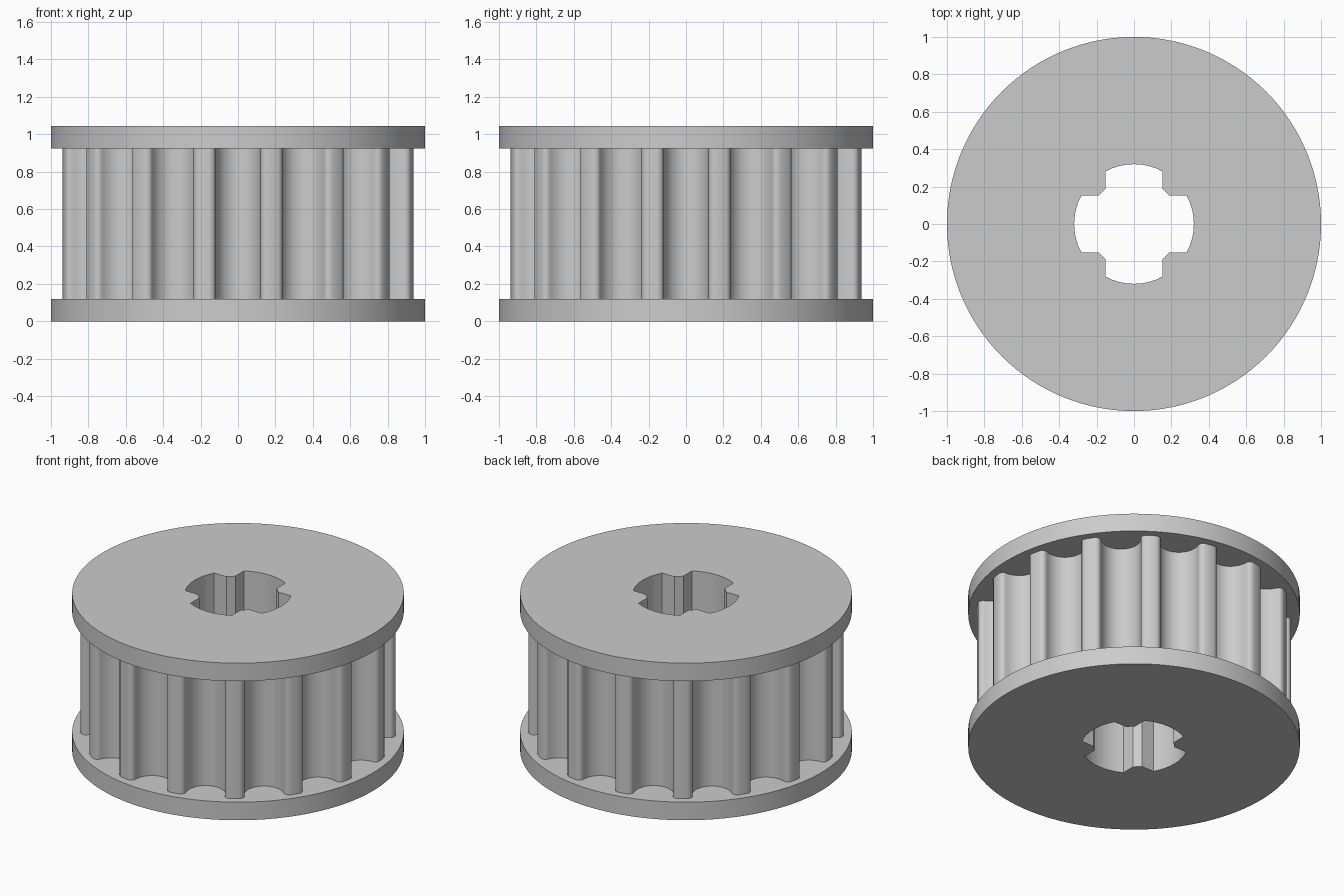
import bpy
import bmesh
import math
from math import sin, cos, radians, pi

cube = bpy.data.objects.get("Cube")
if cube:
    bpy.data.objects.remove(cube)

TEETH = 16
HEIGHT = 1.045
FLANGE = 0.12
RIM_RADIUS = 0.95       # tips of the teeth
BORE_RADIUS = 0.32
SLOT = 0.152            # half width of the bore slots
CHAMFER = 0.19

grey = bpy.data.materials.new("plain grey")
grey.use_nodes = True
grey.diffuse_color = (0.6, 0.6, 0.6, 1)
grey.node_tree.nodes["Principled BSDF"].inputs["Base Color"].default_value = (0.6, 0.6, 0.6, 1)


def rotate(points, angle):
    c, s = cos(angle), sin(angle)
    return [(x * c - y * s, x * s + y * c) for x, y in points]


def circle(radius, count):
    return [(radius * cos(2 * pi * i / count), radius * sin(2 * pi * i / count))
            for i in range(count)]


def bore_outline():
    """Cross-shaped bore: four arc-ended slots with chamfered inner corners."""
    half = math.asin(SLOT / BORE_RADIUS)
    arm = [(BORE_RADIUS * cos(half * t / 4), BORE_RADIUS * sin(half * t / 4))
           for t in range(-4, 5)]
    arm += [(CHAMFER, SLOT), (SLOT, CHAMFER)]
    return [p for q in range(4) for p in rotate(arm, q * pi / 2)]


def toothed_outline():
    """Round-bottomed grooves with filleted lips, repeated around the rim."""
    lip, wall, fillet, depth = 0.155, 0.121, 0.028, 0.154
    base = math.sqrt(RIM_RADIUS ** 2 - lip ** 2)
    side = []
    for i in range(4):                          # rounded lip
        a = radians(90 * i / 4)
        side.append((base - fillet * (1 - cos(a)), -lip + (lip - wall) * sin(a)))
    for i in range(8):                          # curved groove wall
        a = radians(90 * i / 8)
        side.append((base - fillet - (depth - fillet) * sin(a), -wall * cos(a)))
    groove = side + [(base - depth, 0)] + [(x, -y) for x, y in reversed(side)]
    groove += rotate([(RIM_RADIUS, 0)], pi / TEETH)     # middle of the tooth tip
    return [p for k in range(TEETH) for p in rotate(groove, 2 * pi * k / TEETH)]


def pierced_prism(name, outline, z0, z1, caps):
    """Upright prism with the bore through it, with or without end faces."""
    bm = bmesh.new()
    ends = {z0: [], z1: []}
    for loop in (outline, bore_outline()[::-1]):
        low = [bm.verts.new((x, y, z0)) for x, y in loop]
        high = [bm.verts.new((x, y, z1)) for x, y in loop]
        for i in range(len(loop)):
            j = (i + 1) % len(loop)
            bm.faces.new((low[i], low[j], high[j], high[i]))
            ends[z0].append(bm.edges.get((low[i], low[j])))
            ends[z1].append(bm.edges.get((high[i], high[j])))
    if caps:
        for z, edges in ends.items():
            made = bmesh.ops.triangle_fill(bm, edges=edges, use_beauty=True)["geom"]
            for face in made:
                if isinstance(face, bmesh.types.BMFace):
                    face.normal_update()
                    if (face.normal.z > 0) != (z == z1):
                        face.normal_flip()
    mesh = bpy.data.meshes.new(name)
    bm.to_mesh(mesh)
    bm.free()
    mesh.materials.append(grey)
    obj = bpy.data.objects.new(name, mesh)
    bpy.context.collection.objects.link(obj)
    bpy.ops.object.select_all(action='DESELECT')
    obj.select_set(True)
    bpy.context.view_layer.objects.active = obj
    bpy.ops.object.shade_smooth_by_angle(angle=radians(30))
    return obj


# Two flanges with the toothed core between them
pierced_prism("lower_flange", circle(1, 128), 0, FLANGE, True)
pierced_prism("toothed_core", toothed_outline(), FLANGE, HEIGHT - FLANGE, False)
pierced_prism("upper_flange", circle(1, 128), HEIGHT - FLANGE, HEIGHT, True)
